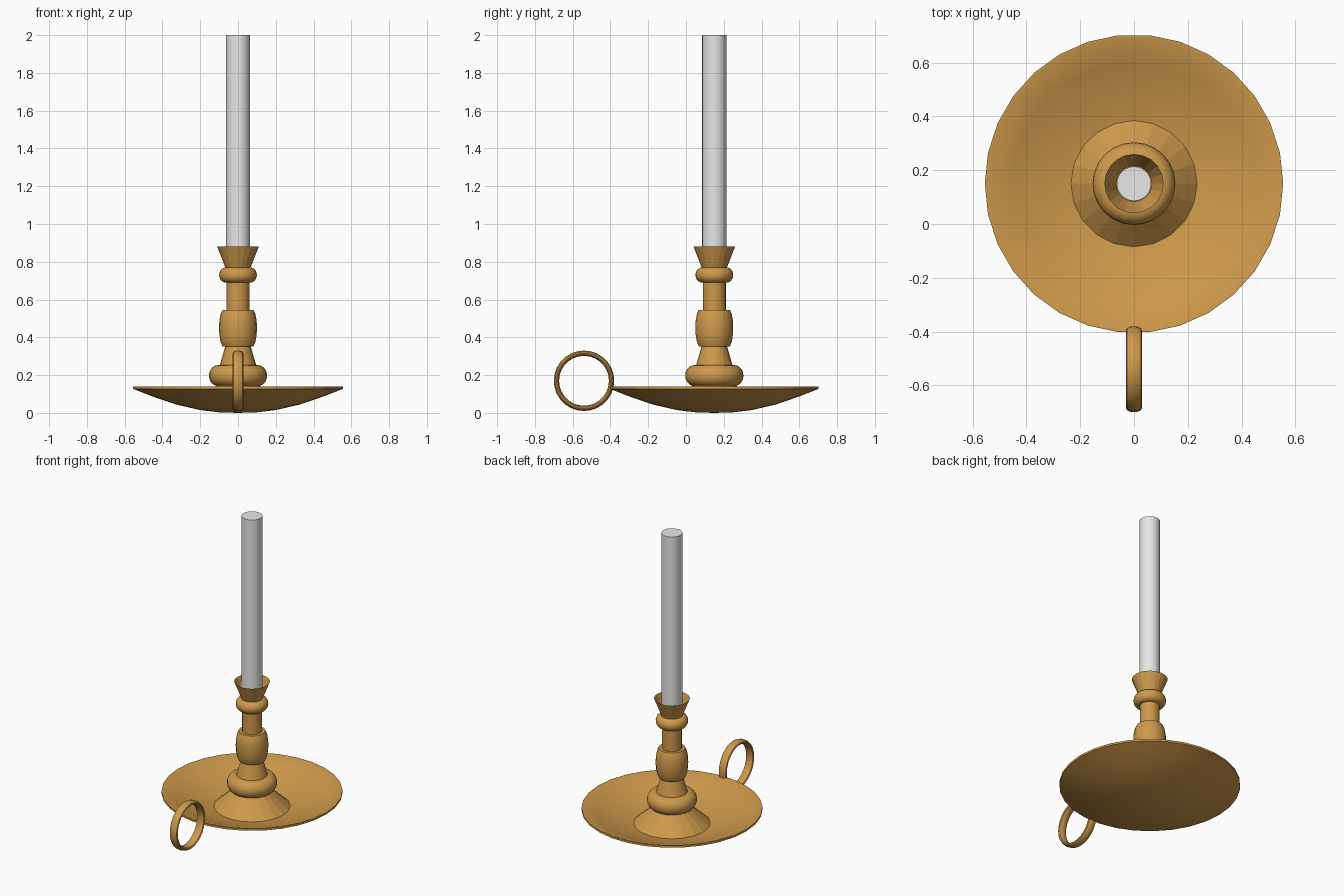
import bpy, bmesh, math

if "Cube" in bpy.data.objects:
    bpy.data.objects.remove(bpy.data.objects["Cube"])

CY = 0.15  # stick axis position in y


def material(name, rgb):
    m = bpy.data.materials.new(name)
    m.diffuse_color = (*rgb, 1)
    m.use_nodes = True
    m.node_tree.nodes["Principled BSDF"].inputs["Base Color"].default_value = m.diffuse_color
    return m


BRASS = material("brass", (0.62, 0.32, 0.07))
WAX = material("white wax", (0.8, 0.8, 0.8))


def finish(name, bm, mat, smooth):
    bmesh.ops.remove_doubles(bm, verts=bm.verts, dist=1e-5)
    bmesh.ops.recalc_face_normals(bm, faces=bm.faces)
    me = bpy.data.meshes.new(name)
    bm.to_mesh(me)
    bm.free()
    me.materials.append(mat)
    ob = bpy.data.objects.new(name, me)
    bpy.context.collection.objects.link(ob)
    if smooth:
        bpy.ops.object.select_all(action='DESELECT')
        ob.select_set(True)
        bpy.context.view_layer.objects.active = ob
        bpy.ops.object.shade_smooth_by_angle(angle=math.radians(35))
    return ob


def lathe(name, profile, sides=20, mat=BRASS, smooth=True):
    """Spin an (r, z) profile around the stick axis."""
    bm = bmesh.new()
    vs = [bm.verts.new((r, CY, z)) for r, z in profile]
    es = [bm.edges.new(p) for p in zip(vs, vs[1:])]
    bmesh.ops.spin(bm, geom=vs + es, cent=(0, CY, 0), axis=(0, 0, 1),
                   angle=2 * math.pi, steps=sides, use_merge=True)
    return finish(name, bm, mat, smooth)


def bulge(r_in, r_out, z0, z1, power=1.0, n=10):
    """Rounded profile between two heights, closed onto the axis."""
    pts = [(0, z0)]
    for i in range(n + 1):
        a = -math.pi / 2 + math.pi * i / n
        pts.append((r_in + (r_out - r_in) * math.cos(a) ** power,
                    (z0 + z1) / 2 + (z1 - z0) / 2 * math.sin(a)))
    return pts + [(0, z1)]


# Saucer
lathe("dish", [(0, 0), (0.1, 0.003), (0.2, 0.015), (0.33, 0.045), (0.45, 0.086),
               (0.555, 0.127), (0.555, 0.14), (0.545, 0.14), (0.45, 0.1),
               (0.33, 0.06), (0.2, 0.03), (0.1, 0.018), (0, 0.015)], 30)

# Turned stem, from the foot upward
lathe("foot", [(0.238, 0.035), (0.11, 0.15)], smooth=False)
lathe("lower_ring", bulge(0.105, 0.154, 0.142, 0.253), 24)
lathe("lower_taper", [(0.097, 0.25), (0.066, 0.357)])
lathe("barrel", [(0, 0.352), (0.082, 0.352), (0.092, 0.375), (0.099, 0.415),
                 (0.1, 0.45), (0.099, 0.485), (0.092, 0.525), (0.082, 0.546),
                 (0, 0.546)])
lathe("column", [(0.061, 0.54), (0.061, 0.7)])
lathe("upper_ring", bulge(0.065, 0.1, 0.69, 0.77), 24)
lathe("cup", [(0.066, 0.768), (0.11, 0.88)], smooth=False)

# Candle
lathe("candle", [(0, 0.76), (0.064, 0.76), (0.064, 2), (0, 2)], 24, WAX)

# Finger ring: flattened oval section spun around x
bm = bmesh.new()
HY, HZ, R = -0.54, 0.17, 0.146
vs = [bm.verts.new((0.029 * math.cos(a), HY + R + 0.014 * math.sin(a), HZ))
      for a in (2 * math.pi * i / 12 for i in range(12))]
es = [bm.edges.new((vs[i], vs[(i + 1) % 12])) for i in range(12)]
bmesh.ops.spin(bm, geom=vs + es, cent=(0, HY, HZ), axis=(1, 0, 0),
               angle=2 * math.pi, steps=28, use_merge=True)
finish("finger_ring", bm, BRASS, True)
